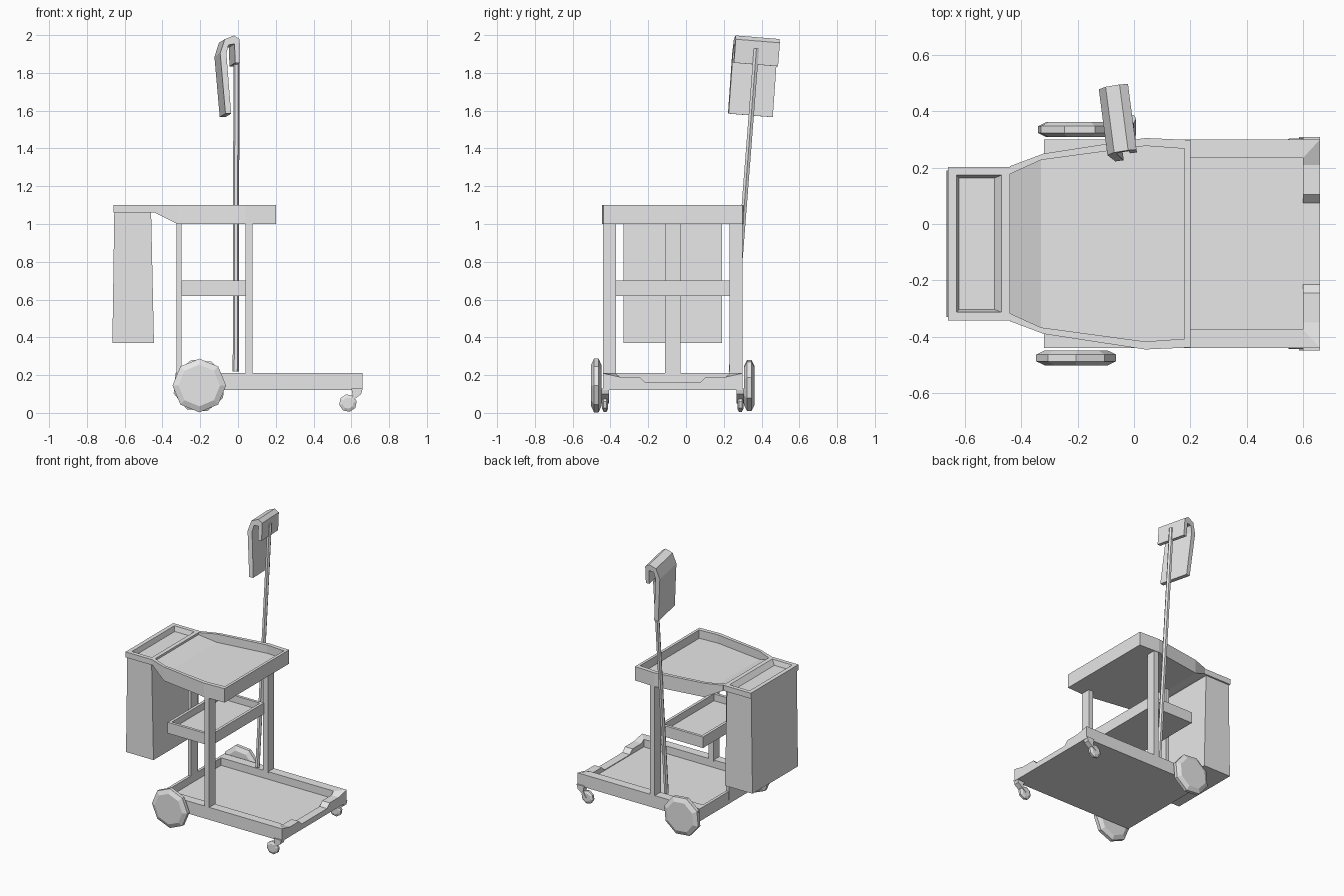
import bpy, bmesh, math
from mathutils import Matrix, Vector

cube = bpy.data.objects.get("Cube")
if cube:
    bpy.data.objects.remove(cube)

grey = bpy.data.materials.new("light_grey")
grey.use_nodes = True
GREY = (0.8, 0.8, 0.8, 1)
grey.diffuse_color = GREY
grey.node_tree.nodes["Principled BSDF"].inputs["Base Color"].default_value = GREY

MID = -0.07  # centre line of the cart in y


def loft(name, loops, bent=False, matrix=None):
    """Skin matching point loops; cap the ends with a face or a strip of quads."""
    bm = bmesh.new()
    rings = [[bm.verts.new(p) for p in loop] for loop in loops]
    n = len(rings[0])
    for a, b in zip(rings, rings[1:]):
        for i in range(n):
            j = (i + 1) % n
            bm.faces.new((a[i], a[j], b[j], b[i]))
    for r in (rings[0], rings[-1]):
        if bent:
            for i in range(n // 2 - 1):
                bm.faces.new((r[i], r[i + 1], r[n - 2 - i], r[n - 1 - i]))
        else:
            bm.faces.new(r)
    if matrix:
        bm.transform(matrix)
    bmesh.ops.recalc_face_normals(bm, faces=bm.faces)
    mesh = bpy.data.meshes.new(name)
    bm.to_mesh(mesh)
    bm.free()
    mesh.materials.append(grey)
    obj = bpy.data.objects.new(name, mesh)
    bpy.context.collection.objects.link(obj)
    return obj


def sym(half):
    """Mirror (x, half width, z) points across the centre line."""
    return ([(x, MID - w, z) for x, w, z in half]
            + [(x, MID + w, z) for x, w, z in reversed(half)])


def rect(x0, x1, w, z):
    return sym([(x0, w, z), (x1, w, z)])


def box(name, x0, x1, y0, y1, z0, z1):
    return loft(name, [[(x0, y0, z), (x1, y0, z), (x1, y1, z), (x0, y1, z)] for z in (z0, z1)])


def prism(name, profile, y0, y1, matrix=None):
    return loft(name, [[(x, y, z) for x, z in profile] for y in (y0, y1)], matrix=matrix)


def wheel(name, x, y, z, rings, turn=0):
    loops = [[(x + r * math.cos(turn + k * math.pi / 4), y + d,
               z + r * math.sin(turn + k * math.pi / 4)) for k in range(8)] for r, d in rings]
    return loft(name, loops)


# Base tray with a lowered lip at the open end
plan_out = [(-0.32, 0.37), (0.66, 0.37), (0.66, 0.28), (0.66, 0.175), (0.66, 0.145)]
plan_in = [(-0.30, 0.305), (0.60, 0.305), (0.60, 0.28), (0.60, 0.175), (0.60, 0.145)]
rim = [0.21, 0.21, 0.19, 0.19, 0.16]
loft("base_tray", [
    sym([(x, w, 0.12) for x, w in plan_out]),
    sym([(x, w, z) for (x, w), z in zip(plan_out, rim)]),
    sym([(x, w, z) for (x, w), z in zip(plan_in, rim)]),
    sym([(x, w, 0.155) for x, w in plan_in])])

# Top tray, sloping up toward the bag holder
outer = [(-0.44, 0.275), (-0.32, 0.32), (0.04, 0.375), (0.20, 0.368)]
inner = [(-0.44, 0.247), (-0.33, 0.297), (0.04, 0.347), (0.18, 0.337)]
under = [1.06, 1.0, 1.0, 1.0]
floor = [1.085, 1.04, 1.04, 1.04]
loft("top_tray", [
    sym([(x, w, z) for (x, w), z in zip(outer, under)]),
    sym([(x, w, 1.1) for x, w in outer]),
    sym([(x, w, 1.1) for x, w in inner]),
    sym([(x, w, z) for (x, w), z in zip(inner, floor)])], bent=True)

# Bag holder and hanging bag
loft("bag_holder", [rect(-0.66, -0.44, 0.272, 1.06), rect(-0.66, -0.44, 0.272, 1.1),
                    rect(-0.63, -0.47, 0.243, 1.1), rect(-0.62, -0.495, 0.233, 1.065)])
loft("bag", [rect(-0.665, -0.445, 0.26, 0.37), rect(-0.655, -0.46, 0.26, 1.06)])

# Middle tray
loft("middle_tray", [rect(-0.30, 0.045, 0.305, 0.62), rect(-0.30, 0.045, 0.305, 0.70),
                     rect(-0.28, 0.025, 0.285, 0.70), rect(-0.28, 0.025, 0.285, 0.65)])

# Posts
box("rear_post", -0.325, -0.30, -0.11, -0.03, 0.15, 1.01)

RIM = [(0.11, -0.027), (0.142, -0.012), (0.142, 0.012), (0.11, 0.027)]
SMALL = [(0.03, -0.016), (0.047, -0.008), (0.047, 0.008), (0.03, 0.016)]
for side, s in (("right", -1), ("left", 1)):
    y = MID + s * 0.335
    box(side + "_post", 0.04, 0.078, y - 0.035, y + 0.035, 0.20, 1.01)
    wheel(side + "_wheel", -0.205, MID + s * 0.405, 0.145, RIM, 0.0 if s < 0 else 0.3)
    # Caster and its bent fork
    y = MID + s * 0.358
    wheel(side + "_caster", 0.582, y, 0.052, SMALL, 0.2)
    prism(side + "_caster_fork", [(0.60, 0.13), (0.66, 0.13), (0.652, 0.10), (0.62, 0.075),
                                  (0.585, 0.05), (0.608, 0.09)], y - 0.02, y + 0.02)

# Leaning mop pole
low, high = Vector((-0.012, 0.24, 0.22)), Vector((-0.008, 0.373, 1.93))
ring = [Vector((0.016 * math.cos(k * math.pi / 3), 0.016 * math.sin(k * math.pi / 3), 0))
        for k in range(6)]
loft("mop_pole", [[low + p for p in ring], [high + p for p in ring]])

# Folded mop head hooked over the pole
hook = [(0.05, -0.05), (0.05, 0.075), (0.02, 0.095), (-0.03, 0.075), (-0.055, 0.0),
        (-0.03, -0.32), (0.0, -0.32), (-0.022, 0.0), (-0.01, 0.045), (0.022, 0.05), (0.025, -0.05)]
place = (Matrix.Translation((-0.055, 0.368, 1.894)) @ Matrix.Rotation(0.13, 4, "Z")
         @ Matrix.Rotation(-0.08, 4, "X"))
prism("mop_head", hook, -0.118, 0.118, place)
